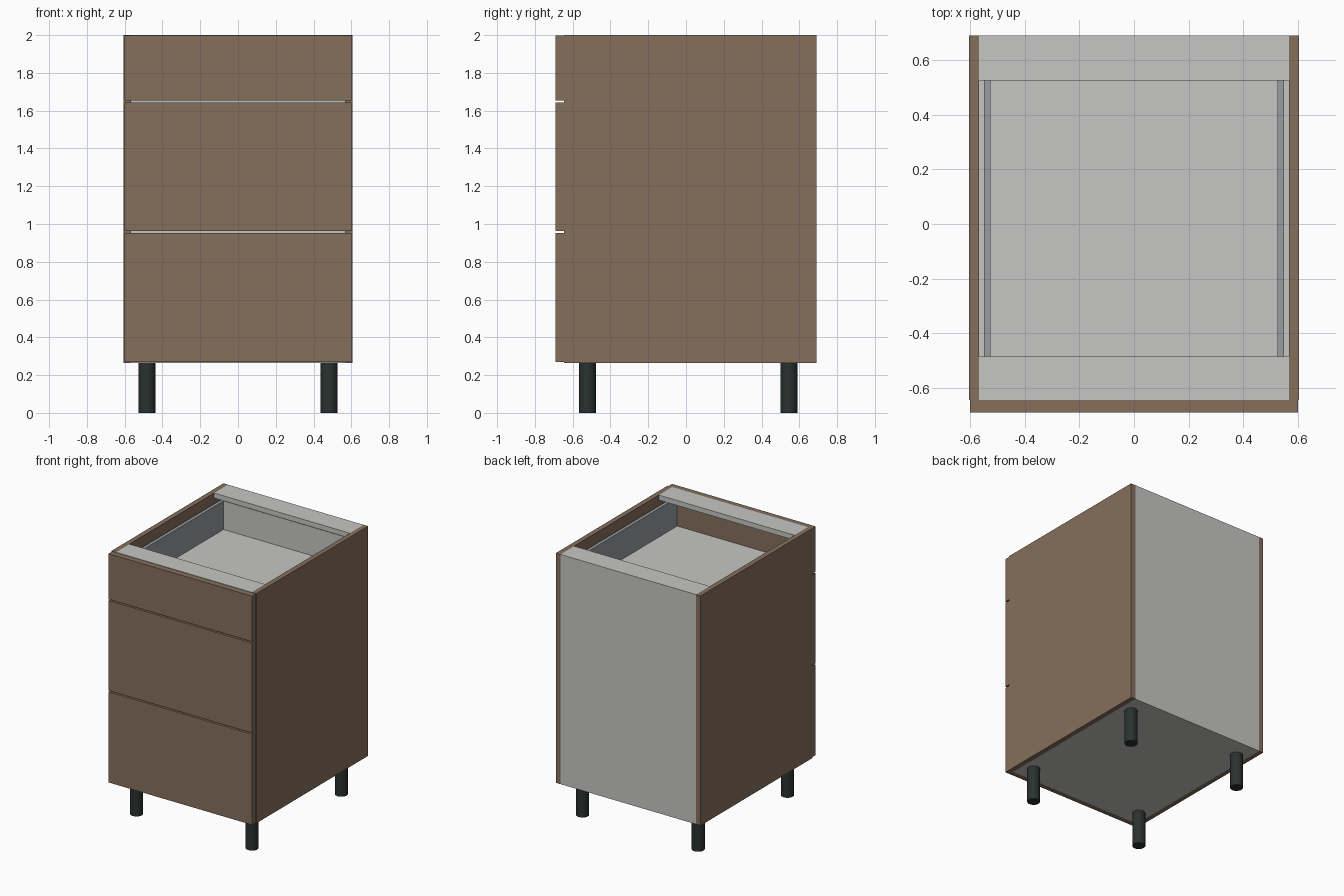
import bpy
import math

if "Cube" in bpy.data.objects:
    bpy.data.objects.remove(bpy.data.objects["Cube"])


def material(name, rgb):
    m = bpy.data.materials.new(name)
    m.diffuse_color = (*rgb, 1.0)
    m.use_nodes = True
    m.node_tree.nodes["Principled BSDF"].inputs["Base Color"].default_value = m.diffuse_color
    return m


BROWN = material("brown_wood", (0.235, 0.162, 0.107))
GREY = material("light_grey_board", (0.565, 0.565, 0.552))
METAL = material("drawer_metal", (0.314, 0.337, 0.356))
DARK = material("dark_leg_plastic", (0.023, 0.031, 0.029))


def box(name, x, y, z, mat):
    """Box from (min, max) ranges on each axis."""
    bpy.ops.mesh.primitive_cube_add(size=1)
    ob = bpy.context.object
    ob.name = name
    for v in ob.data.vertices:
        v.co = [r[0] if c < 0 else r[1] for c, r in zip(v.co, (x, y, z))]
    ob.data.materials.append(mat)
    return ob


W, INNER = 0.605, 0.567          # outer and inner half width of the carcass
FRONT, BACK = -0.645, 0.69       # carcass depth
BASE, TOP, T = 0.265, 2.0, 0.038  # carcass height, board thickness

# Carcass: sides, bottom, back, two top rails
for side, s in (("left", -1), ("right", 1)):
    box(f"{side}_side_panel", sorted((s * INNER, s * W)), (FRONT, BACK), (BASE, TOP), BROWN)
box("bottom_panel", (-INNER, INNER), (FRONT, 0.68), (BASE, BASE + T), GREY)
box("back_panel", (-INNER, INNER), (0.68, BACK), (BASE, TOP), GREY)
box("front_top_rail", (-INNER, INNER), (FRONT, -0.485), (TOP - T, TOP), GREY)
box("rear_top_rail", (-INNER, INNER), (0.525, 0.68), (TOP - T, TOP), GREY)

# Drawers: front, metal sides, base and back
drawers = (("lower", 0.269, 0.953, 0.45), ("middle", 0.963, 1.643, 0.45),
           ("upper", 1.653, 1.997, 0.215))
for name, z0, z1, height in drawers:
    floor = z0 + 0.063
    box(f"{name}_drawer_front", (-0.6, 0.6), (-0.69, FRONT), (z0, z1), BROWN)
    box(f"{name}_drawer_base", (-0.525, 0.525), (FRONT, 0.577), (floor - 0.03, floor), GREY)
    box(f"{name}_drawer_back", (-0.525, 0.525), (0.577, 0.61), (floor - 0.03, floor + height), GREY)
    for side, s in (("left", -1), ("right", 1)):
        box(f"{name}_drawer_{side}_side", sorted((s * 0.525, s * 0.55)), (FRONT, 0.61),
            (floor - 0.03, floor + height), METAL)

# Round legs
for side, x in (("left", -0.483), ("right", 0.483)):
    for end, y in (("front", -0.522), ("rear", 0.544)):
        bpy.ops.mesh.primitive_cylinder_add(vertices=32, radius=0.045, depth=BASE,
                                            location=(x, y, BASE / 2))
        leg = bpy.context.object
        leg.name = f"{end}_{side}_leg"
        leg.data.materials.append(DARK)
        bpy.ops.object.shade_smooth_by_angle(angle=math.radians(30))
